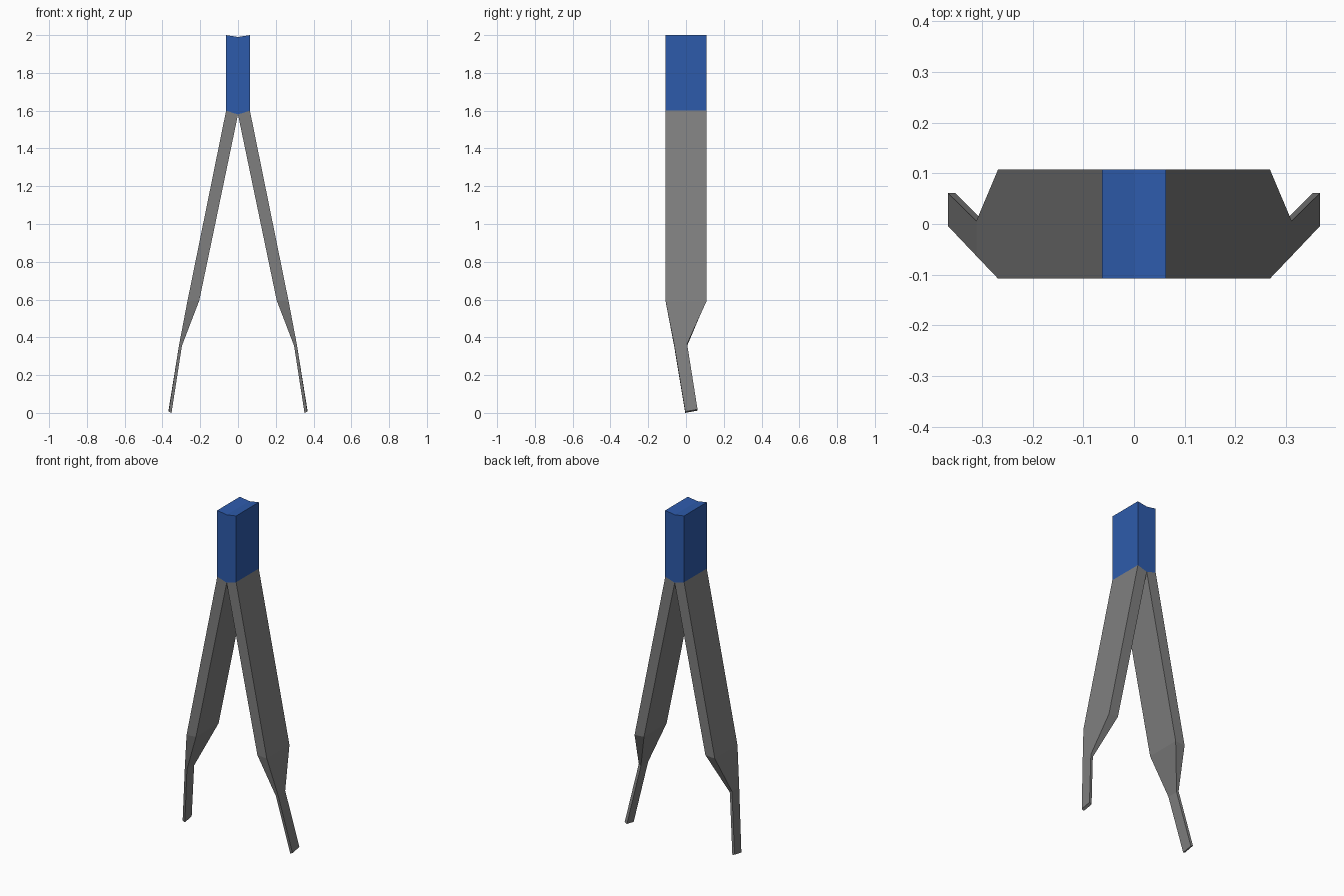
import bpy
import bmesh

cube = bpy.data.objects.get("Cube")
if cube:
    bpy.data.objects.remove(cube, do_unlink=True)


def material(name, rgb):
    mat = bpy.data.materials.new(name)
    mat.use_nodes = True
    colour = (*rgb, 1)
    mat.diffuse_color = colour
    mat.node_tree.nodes["Principled BSDF"].inputs["Base Color"].default_value = colour
    return mat


def loft(name, rings, mat):
    """Skin a row of matching rings and close both ends."""
    bm = bmesh.new()
    loops = [[bm.verts.new(p) for p in ring] for ring in rings]
    n = len(loops[0])
    for a, b in zip(loops, loops[1:]):
        for i in range(n):
            j = (i + 1) % n
            bm.faces.new((a[i], a[j], b[j], b[i]))
    bm.faces.new(loops[0])
    bm.faces.new(loops[-1])
    bmesh.ops.recalc_face_normals(bm, faces=bm.faces)
    mesh = bpy.data.meshes.new(name)
    bm.to_mesh(mesh)
    bm.free()
    mesh.materials.append(mat)
    obj = bpy.data.objects.new(name, mesh)
    bpy.context.collection.objects.link(obj)
    return obj


steel = material("grey steel", (0.21, 0.21, 0.21))
blue = material("blue grip", (0.027, 0.105, 0.41))

HALF = 0.108   # half width of the strip
TOP = 0.063    # half thickness of the cap

# Arm sections: outer x, outer z, inner x, inner z, front y, back y, back lift
sections = [
    (TOP, 1.6, 0.0, 1.58, -HALF, HALF, 0),
    (0.268, 0.59, 0.205, 0.595, -HALF, HALF, 0),
    (0.311, 0.365, 0.297, 0.355, -0.063, 0.006, 0),
    (0.367, 0.007, 0.352, 0.0, -0.004, 0.061, 0.012),
]
for side, sign in (("left", 1), ("right", -1)):
    rings = [[(sign * xo, yf, zo), (sign * xi, yf, zi),
              (sign * xi, yb, zi + lift), (sign * xo, yb, zo + lift)]
             for xo, zo, xi, zi, yf, yb, lift in sections]
    loft(side + "_arm", rings, steel)

    # Each half of the cap slopes gently down to the centre seam
    profile = [(0, 1.58), (TOP, 1.6), (TOP, 2.0), (0, 1.99)]
    loft(side + "_cap", [[(sign * x, y, z) for x, z in profile]
                         for y in (-HALF, HALF)], blue)
